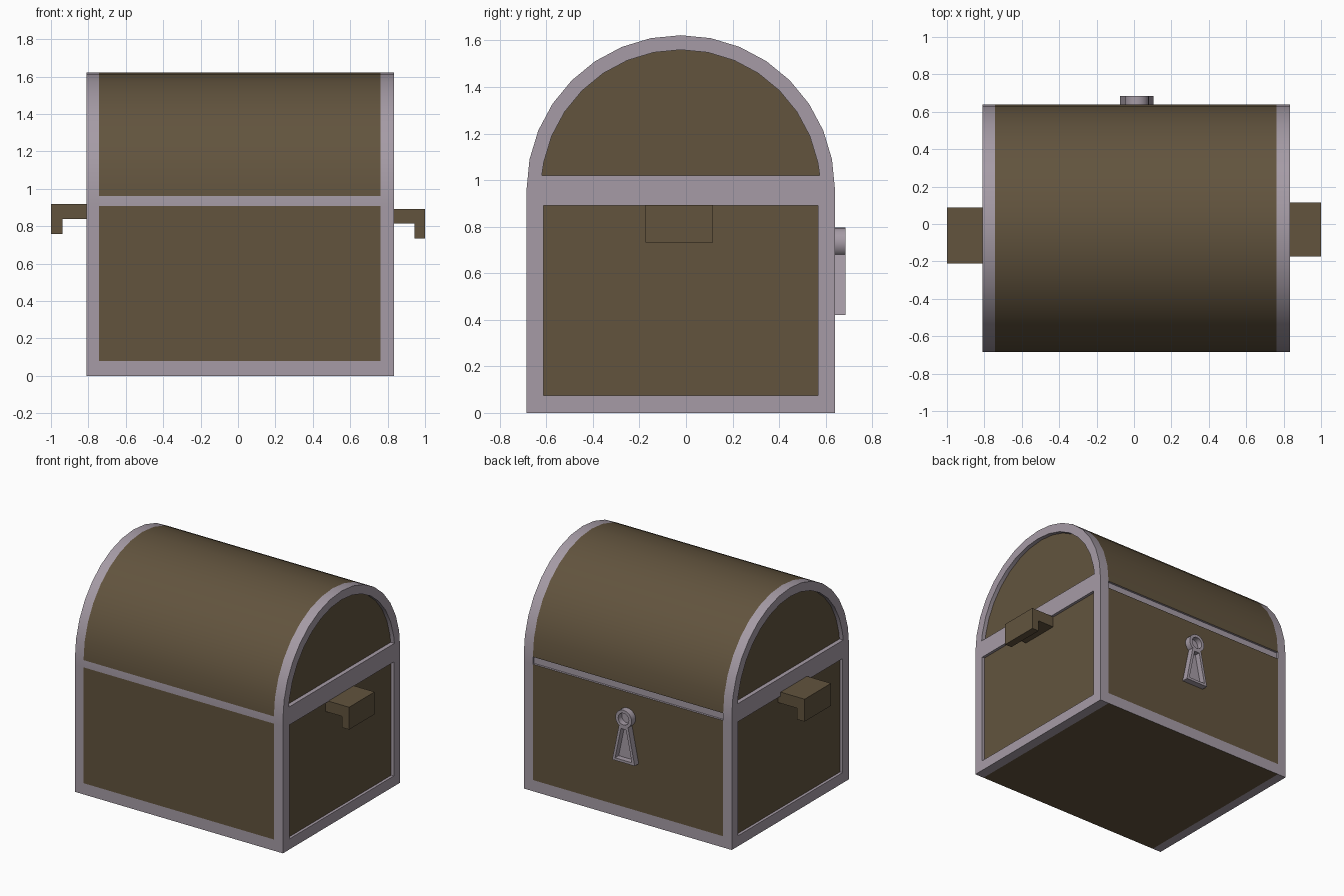
import bpy, bmesh, math
from mathutils import Vector

if "Cube" in bpy.data.objects:
    bpy.data.objects.remove(bpy.data.objects["Cube"])


def material(name, rgb):
    m = bpy.data.materials.new(name)
    m.diffuse_color = (*rgb, 1)
    m.use_nodes = True
    m.node_tree.nodes["Principled BSDF"].inputs["Base Color"].default_value = m.diffuse_color
    return m


TRIM = material("trim_grey", (0.38, 0.33, 0.38))
WOOD = material("wood_brown", (0.122, 0.088, 0.048))


def finish(bm, name, mats, smooth=None):
    bmesh.ops.recalc_face_normals(bm, faces=bm.faces)
    me = bpy.data.meshes.new(name)
    bm.to_mesh(me)
    bm.free()
    ob = bpy.data.objects.new(name, me)
    bpy.context.collection.objects.link(ob)
    for m in mats:
        me.materials.append(m)
    if smooth:
        bpy.ops.object.select_all(action='DESELECT')
        ob.select_set(True)
        bpy.context.view_layer.objects.active = ob
        bpy.ops.object.shade_smooth_by_angle(angle=math.radians(smooth))
    return ob


def recess(bm, face, offset):
    """Sink a face, leaving trim-coloured walls around it."""
    new = bmesh.ops.extrude_discrete_faces(bm, faces=[face])["faces"][0]
    bmesh.ops.translate(bm, verts=new.verts, vec=Vector(offset))
    for e in new.edges:
        for f in e.link_faces:
            if f is not new:
                f.material_index = 0


# Chest: profile loop swept through four x stations, arch of 16 segments
YC, R, RI, ZA = -0.0225, 0.6625, 0.60, 0.96
YF, YB = YC - R, YC + R
arch = [(YC - R * math.cos(math.pi * k / 16), ZA + R * math.sin(math.pi * k / 16))
        for k in range(17)]
profile = ([(YF, 0), (YF, 0.08), (YF, 0.908)] + arch +
           [(YB, 0.908), (YB, 0.08), (YB, 0)])
N = len(profile)
a0 = math.asin(0.06 / RI)
angles = [a0] + [math.pi * k / 16 for k in range(1, 16)] + [math.pi - a0]
inner_arch = [(YC - RI * math.cos(a), ZA + RI * math.sin(a)) for a in angles]
inner_box = [(-0.613, 0.075), (-0.613, 0.89), (0.567, 0.89), (0.567, 0.075)]

bm = bmesh.new()
XS = (-0.81, -0.742, 0.763, 0.835)
rings = [[bm.verts.new((x, y, z)) for y, z in profile] for x in XS]
wood_segments = {1, 20, 22} | set(range(3, 19))
back_strip = None
for s in range(3):
    for i in range(N):
        j = (i + 1) % N
        f = bm.faces.new((rings[s][i], rings[s][j], rings[s + 1][j], rings[s + 1][i]))
        f.material_index = int(s == 1 and i in wood_segments)
        if s == 1 and i == 19:
            back_strip = f

# End frames with sunken arch and box panels
panels = []
for ring, x, d in ((rings[0], XS[0], 1), (rings[3], XS[3], -1)):
    ia = [bm.verts.new((x, y, z)) for y, z in inner_arch]
    ib = [bm.verts.new((x, y, z)) for y, z in inner_box]
    for k in range(16):
        bm.faces.new((ring[3 + k], ring[4 + k], ia[k + 1], ia[k]))
    bm.faces.new((ring[3], ia[0], ia[16], ring[19], ring[20], ib[2], ib[1], ring[2]))
    bm.faces.new((ring[0], ring[1], ring[2], ib[1], ib[0]))
    bm.faces.new((ring[22], ring[21], ring[20], ib[2], ib[3]))
    bm.faces.new((ring[0], ib[0], ib[3], ring[22]))
    for loop, depth in ((ia, 0.03), (ib, 0.02)):
        f = bm.faces.new(loop)
        f.material_index = 1
        panels.append((f, (d * depth, 0, 0)))
bmesh.ops.recalc_face_normals(bm, faces=bm.faces)
for f, off in panels:
    recess(bm, f, off)
recess(bm, back_strip, (0, -0.015, 0))
finish(bm, "chest", [TRIM, WOOD], 30)


def prism(name, outline, direction, mat):
    """Solid made from a planar outline pushed along a direction."""
    bm = bmesh.new()
    f = bm.faces.new([bm.verts.new(p) for p in outline])
    ext = bmesh.ops.extrude_face_region(bm, geom=[f])["geom"]
    bmesh.ops.translate(bm, vec=Vector(direction),
                        verts=[v for v in ext if isinstance(v, bmesh.types.BMVert)])
    return finish(bm, name, [mat])


# Hooked side handles
for name, s, root, lip, top, y0, y1 in (
        ("right_handle", 1, 0.81, 0.945, 0.893, -0.173, 0.115),
        ("left_handle", -1, 0.785, 0.938, 0.918, -0.21, 0.088)):
    pts = [(root, top), (1, top), (1, top - 0.16), (lip, top - 0.16),
           (lip, top - 0.08), (root, top - 0.08)]
    prism(name, [(s * x, y0, z) for x, z in pts], (0, y1 - y0, 0), WOOD)


def hollow_frame(name, outer, inner, smooth=None):
    """Open frame standing out of the back wall, with a floor inside."""
    bm = bmesh.new()
    y0, y1 = YB - 0.005, 0.685
    loops = [[bm.verts.new((x, y, z)) for x, z in pts]
             for pts, y in ((outer, y0), (outer, y1), (inner, y1), (inner, YB + 0.004))]
    n = len(outer)
    for a, b in zip(loops, loops[1:]):
        for i in range(n):
            j = (i + 1) % n
            bm.faces.new((a[i], a[j], b[j], b[i]))
    bm.faces.new(loops[0])
    bm.faces.new(loops[3])
    finish(bm, name, [TRIM], smooth)


# Keyhole: ring above a flared slot
KX = 0.015


def circle(r, n=24):
    return [(KX + r * math.cos(2 * math.pi * k / n),
             0.732 + r * math.sin(2 * math.pi * k / n)) for k in range(n)]


hollow_frame("keyhole_ring", circle(0.064), circle(0.042), 30)
hollow_frame("keyhole_slot",
             [(KX - 0.036, 0.68), (KX + 0.036, 0.68), (KX + 0.089, 0.42), (KX - 0.089, 0.42)],
             [(KX - 0.02, 0.66), (KX + 0.02, 0.66), (KX + 0.066, 0.438), (KX - 0.066, 0.438)])
